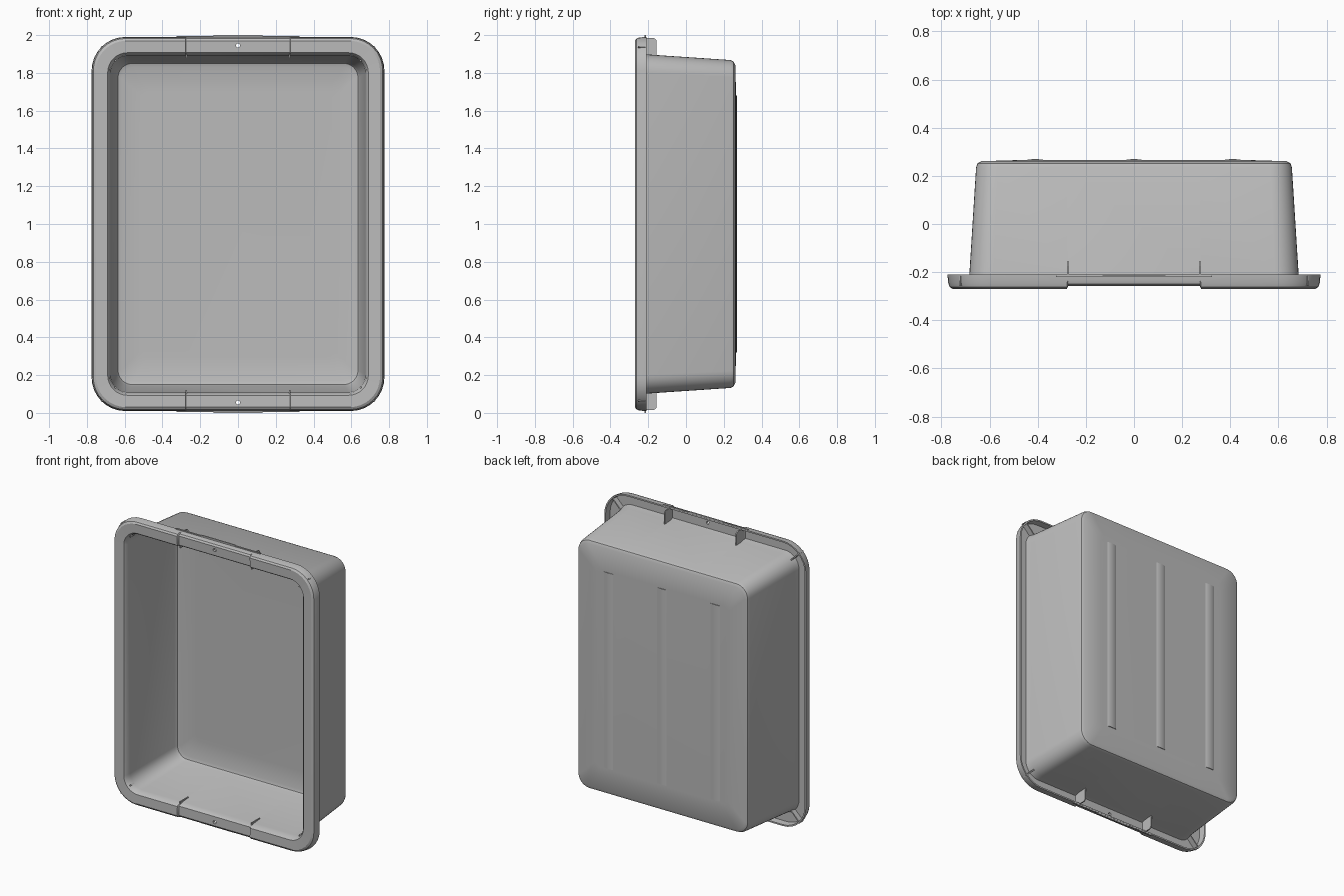
import bpy
import bmesh
from math import cos, sin, pi, radians
from mathutils import Matrix

old = bpy.data.objects.get("Cube")
if old:
    bpy.data.objects.remove(old, do_unlink=True)

grey = bpy.data.materials.new("plain grey")
grey.use_nodes = True
grey.diffuse_color = (0.5, 0.5, 0.5, 1)
grey.node_tree.nodes["Principled BSDF"].inputs["Base Color"].default_value = (0.5, 0.5, 0.5, 1)

MID = 1.0        # height of the tub's centre
NOTCH = 0.274    # half width of the recessed rim sections


def finish(name, bm):
    bmesh.ops.recalc_face_normals(bm, faces=bm.faces)
    mesh = bpy.data.meshes.new(name)
    bm.to_mesh(mesh)
    bm.free()
    mesh.materials.append(grey)
    ob = bpy.data.objects.new(name, mesh)
    bpy.context.collection.objects.link(ob)
    return ob


def smooth(ob):
    bpy.ops.object.select_all(action="DESELECT")
    ob.select_set(True)
    bpy.context.view_layer.objects.active = ob
    bpy.ops.object.shade_smooth_by_angle(angle=radians(30))


def box(name, lo, hi):
    bm = bmesh.new()
    bmesh.ops.create_cube(bm, size=1)
    for v in bm.verts:
        v.co = [a + (b - a) * (c + 0.5) for a, b, c in zip(lo, hi, v.co)]
    return finish(name, bm)


def ring(hx, hz, r, y, steps=8):
    """Rounded rectangle facing y; the rim steps back across the notches."""
    pts = []
    for k, (sx, sz) in enumerate([(1, 1), (-1, 1), (-1, -1), (1, -1)]):
        for i in range(steps + 1):
            a = (k + i / steps) * pi / 2
            pts.append((sx * (hx - r) + r * cos(a), y, sz * (hz - r) + r * sin(a)))
        if k in (0, 2):
            for x in (NOTCH + 0.005, NOTCH, -NOTCH, -NOTCH - 0.005):
                step = 0.012 if y < -0.24 and abs(x) <= NOTCH else 0
                pts.append((x * sz, y + step, sz * hz))
    return [(x, yy, z + MID) for x, yy, z in pts]


# Tub: one closed skin from inner floor, over the hollow rim, to outer floor
profile = [
    (0.50, 0.70, 0.04, 0.252), (0.615, 0.83, 0.06, 0.25), (0.635, 0.85, 0.075, 0.243),
    (0.645, 0.858, 0.08, 0.225), (0.674, 0.89, 0.09, -0.22), (0.68, 0.897, 0.095, -0.255),
    (0.69, 0.907, 0.105, -0.268), (0.752, 0.97, 0.16, -0.27), (0.766, 0.982, 0.17, -0.262),
    (0.772, 0.988, 0.176, -0.245), (0.775, 0.99, 0.178, -0.21), (0.765, 0.98, 0.168, -0.21),
    (0.76, 0.975, 0.164, -0.252), (0.692, 0.907, 0.105, -0.252), (0.684, 0.898, 0.1, -0.21),
    (0.656, 0.868, 0.09, 0.235), (0.65, 0.86, 0.085, 0.252), (0.632, 0.842, 0.07, 0.261),
    (0.50, 0.69, 0.04, 0.265),
]
bm = bmesh.new()
loops = [[bm.verts.new(p) for p in ring(*row)] for row in profile]
for a, b in zip(loops, loops[1:]):
    for i in range(len(a)):
        j = (i + 1) % len(a)
        bm.faces.new((a[i], a[j], b[j], b[i]))
bm.faces.new(loops[0])
bm.faces.new(loops[-1])
tub = finish("tub", bm)

# Small round holes through the middle of the upper and lower rim
for s in (1, -1):
    bm = bmesh.new()
    bmesh.ops.create_cone(bm, cap_ends=True, segments=16, radius1=0.011, radius2=0.011, depth=0.15,
                          matrix=Matrix.Translation((0, -0.24, MID + s * 0.945)) @ Matrix.Rotation(pi / 2, 4, "X"))
    cutter = finish("hole_cutter", bm)
    cutter.hide_render = True
    mod = tub.modifiers.new("hole", "BOOLEAN")
    mod.object = cutter
    mod.solver = "EXACT"
    bpy.context.view_layer.objects.active = tub
    bpy.ops.object.modifier_apply(modifier=mod.name)
    bpy.data.objects.remove(cutter, do_unlink=True)
smooth(tub)

for s, end in ((1, "upper"), (-1, "lower")):
    # Thin lips along the outer edge of each short side
    for part, w, z0, z1 in (("lip", 0.325, 0.98, 0.996), ("latch_edge", 0.13, 0.99, 1.0)):
        box(f"{end}_{part}", (-w, -0.22, MID + min(s * z0, s * z1)),
            (w, -0.211, MID + max(s * z0, s * z1)))
    # Upright fins behind the rim, with a rounded free corner
    for side, x in (("left", 0.275), ("right", -0.275)):
        bm = bmesh.new()
        outline = [(-0.245, 0.88), (-0.155, 0.88)]
        outline += [(-0.175 + 0.02 * cos(a), 0.965 + 0.02 * sin(a))
                    for a in (0, pi / 6, pi / 3, pi / 2)]
        outline += [(-0.245, 0.985)]
        face = bm.faces.new([bm.verts.new((x - 0.004, y, MID + s * z)) for y, z in outline])
        out = bmesh.ops.extrude_face_region(bm, geom=[face])
        bmesh.ops.translate(bm, vec=(0.008, 0, 0),
                            verts=[g for g in out["geom"] if isinstance(g, bmesh.types.BMVert)])
        finish(f"{end}_{side}_fin", bm)
    # Diagonal webs inside the hollow rim corners
    for side, sx in (("left", 1), ("right", -1)):
        web = box(f"{end}_{side}_corner_web", (-0.055, -0.02, -0.004), (0.055, 0.02, 0.004))
        web.location = (sx * 0.685, -0.235, MID + s * 0.9)
        web.rotation_euler.y = -sx * s * pi / 4

# Shallow raised runners on the back of the floor
for name, x in (("left", 0.41), ("middle", 0), ("right", -0.41)):
    bm = bmesh.new()
    low = [(-0.042, 0.262), (-0.03, 0.268), (0, 0.27), (0.03, 0.268), (0.042, 0.262)]
    ends = [[bm.verts.new((x + dx, y, MID + z)) for dx, y in low] for z in (-0.68, 0.68)]
    a, b = ends
    for i in range(len(a)):
        j = (i + 1) % len(a)
        bm.faces.new((a[i], a[j], b[j], b[i]))
    bm.faces.new(a)
    bm.faces.new(b)
    smooth(finish(f"{name}_runner", bm))
